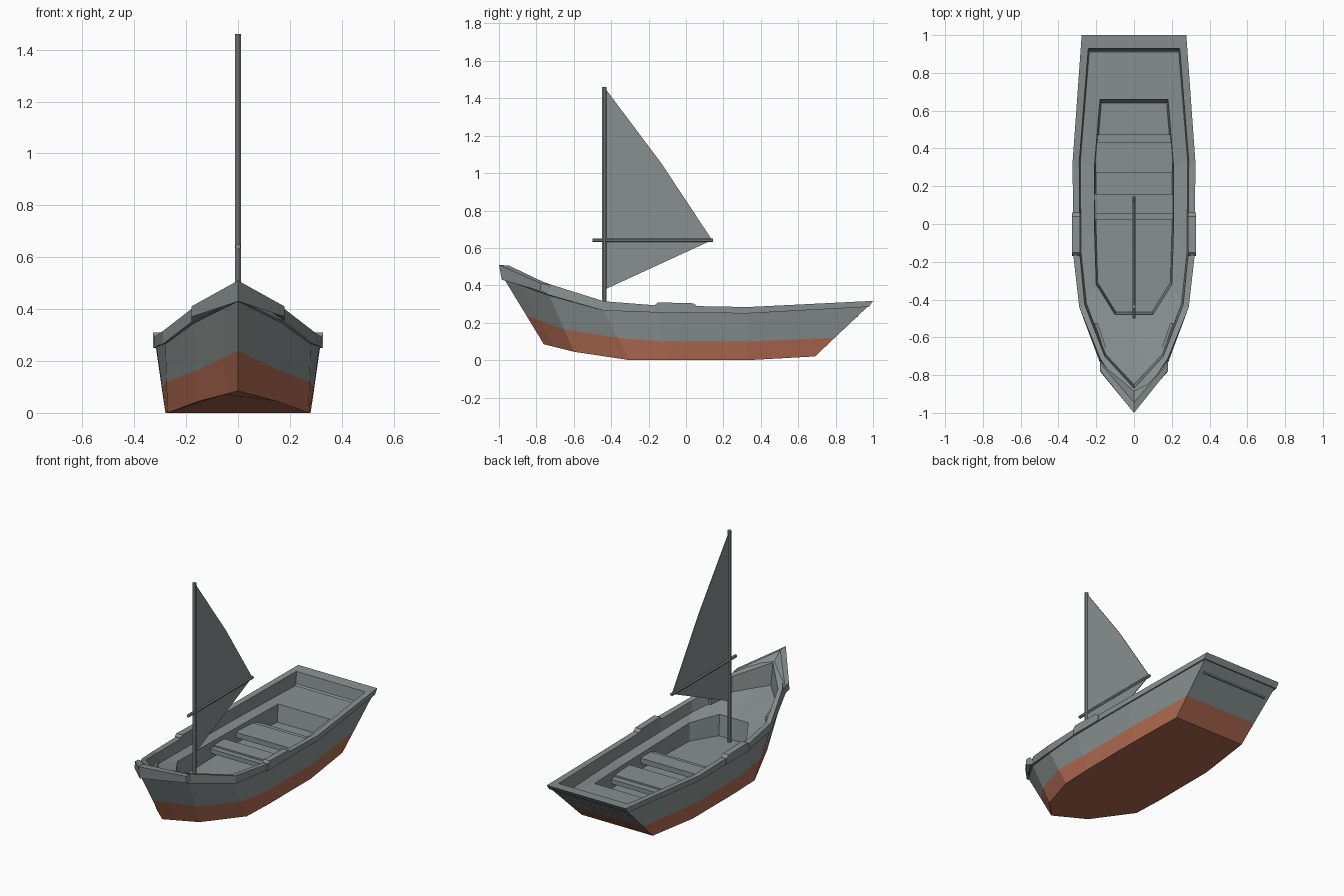
import bpy, bmesh, math
from mathutils import Vector

if "Cube" in bpy.data.objects:
    bpy.data.objects.remove(bpy.data.objects["Cube"])


def material(name, rgb):
    m = bpy.data.materials.new(name)
    m.diffuse_color = (*rgb, 1)
    m.use_nodes = True
    m.node_tree.nodes["Principled BSDF"].inputs["Base Color"].default_value = m.diffuse_color
    return m


GREY = material("weathered_grey", (0.245, 0.28, 0.275))
RED = material("bottom_paint_red", (0.43, 0.145, 0.082))


def finish(name, bm, mats):
    bmesh.ops.remove_doubles(bm, verts=bm.verts, dist=1e-5)
    bmesh.ops.recalc_face_normals(bm, faces=bm.faces)
    me = bpy.data.meshes.new(name)
    bm.to_mesh(me)
    bm.free()
    for m in mats:
        me.materials.append(m)
    ob = bpy.data.objects.new(name, me)
    bpy.context.collection.objects.link(ob)
    return ob


def loft(name, sections, mats=(GREY,), rule=None):
    """Bridge closed rings of equal size and cap both ends."""
    bm = bmesh.new()
    rings = [[bm.verts.new(p) for p in s] for s in sections]
    n = len(rings[0])
    faces = [(0, bm.faces.new(rings[0])), (len(rings), bm.faces.new(rings[-1]))]
    for r, (a, b) in enumerate(zip(rings, rings[1:])):
        for i in range(n):
            j = (i + 1) % n
            faces.append((r + 1, bm.faces.new((a[i], a[j], b[j], b[i]))))
    if rule:
        for r, f in faces:
            f.material_index = rule(r)
    return finish(name, bm, mats)


def box(name, x, y, z):
    return loft(name, [[(a, y[0], z[0]), (a, y[1], z[0]), (a, y[1], z[1]), (a, y[0], z[1])] for a in x])


def rod(name, start, end, r, sides=8):
    a, b = Vector(start), Vector(end)
    q = (b - a).to_track_quat('Z', 'Y')
    ring = [Vector((r * math.cos(t), r * math.sin(t), 0))
            for t in (2 * math.pi * (i + .5) / sides for i in range(sides))]
    return loft(name, [[c + q @ v for v in ring] for c in (a, b)])


# Hull: horizontal half outlines from stem to stern, from the chine up and over into the cockpit
chine = [(0, -.76, .085), (.15, -.6, .045), (.272, -.3, 0), (.28, -.1, 0), (.28, .33, 0), (.25, .69, .02)]
sheer = [(0, -.97, .43), (.17, -.73, .345), (.28, -.44, .265), (.314, -.16, .255), (.316, .33, .25), (.268, .97, .285)]
rail_low = [(0, -.985, .435), (.18, -.735, .35), (.29, -.44, .265), (.322, -.16, .255), (.325, .33, .25), (.277, .978, .285)]
rail_top = [(0, -.985, .48), (.18, -.71, .40), (.29, -.44, .315), (.322, -.16, .293), (.325, .33, .284), (.277, 1, .317)]
rail_in = [(0, -.87, .455), (.155, -.70, .395), (.26, -.43, .312), (.288, -.15, .29), (.29, .33, .282), (.242, .93, .312)]
deck_out = [(0, -.85, .32), (.15, -.69, .30), (.252, -.42, .245), (.28, -.15, .22), (.284, .33, .21), (.236, .92, .23)]
deck_in = [(0, -.48, .25), (.1, -.48, .25), (.2, -.32, .23), (.21, 0, .215), (.21, .3, .21), (.18, .66, .225)]
floor = [(x * .96, y * .97, .12) for x, y, z in deck_in]


def with_bow_station(half):
    pts = [Vector(p) for p in half]
    return [pts[0], pts[0].lerp(pts[1], .33)] + pts[1:]


def full(pts):
    return pts + [Vector((-p.x, p.y, p.z)) for p in reversed(pts[1:])]


halves = [with_bow_station(h) for h in (chine, sheer, rail_low, rail_top, rail_in, deck_out, deck_in, floor)]
paint_z = [.24, .215, .165, .12, .10, .10, .12]
paint = [a.lerp(b, (z - a.z) / (b.z - a.z)) for a, b, z in zip(halves[0], halves[1], paint_z)]
halves.insert(1, paint)
loft("hull", [full(h) for h in halves], (GREY, RED), lambda r: 1 if r < 2 else 0)

# Raised chevron cap on the bow
tip = [(-.985, .43), (-1, .51), (-.945, .505), (-.875, .45)]
end = [(-.78, .37), (-.775, .41), (-.735, .405), (-.705, .345)]
loft("bow_cap", [[(x, *p) for p in s] for x, s in ((-.18, end), (0, tip), (.18, end))])

for s, side in ((-1, "left"), (1, "right")):
    # Oar rest blocks on the rail
    prof = [(-.17, .252), (-.165, .296), (-.15, .309), (.04, .304), (.06, .289), (.06, .252)]
    loft(side + "_oar_rest", [[(s * x, *p) for p in prof] for x in (.287, .327)])
    # Small cleats on the foredeck
    bar = [(-.008, .25), (.008, .25), (.008, .30), (-.008, .30)]
    loft(side + "_cleat", [[(s * (x + d), y, z) for d, z in bar] for x, y in ((.2, -.525), (.155, -.66))])

# Thwart seats, each with a lower lip
box("front_seat", (-.208, .208), (.055, .16), (.155, .188))
box("front_seat_lip", (-.208, .208), (.02, .055), (.15, .178))
box("rear_seat", (-.204, .204), (.27, .435), (.155, .188))
box("rear_seat_lip", (-.2, .2), (.435, .475), (.15, .178))

# Mast, boom and sail
rod("mast", (0, -.437, .115), (0, -.437, 1.46), .012)
rod("boom", (0, -.5, .64), (0, .145, .64), .01)
outline = [(-.43, 1.45), (-.13, 1.05), (.14, .642), (-.43, .38)]
loft("sail", [[(x, *p) for p in outline] for x in (-.002, .002)])
